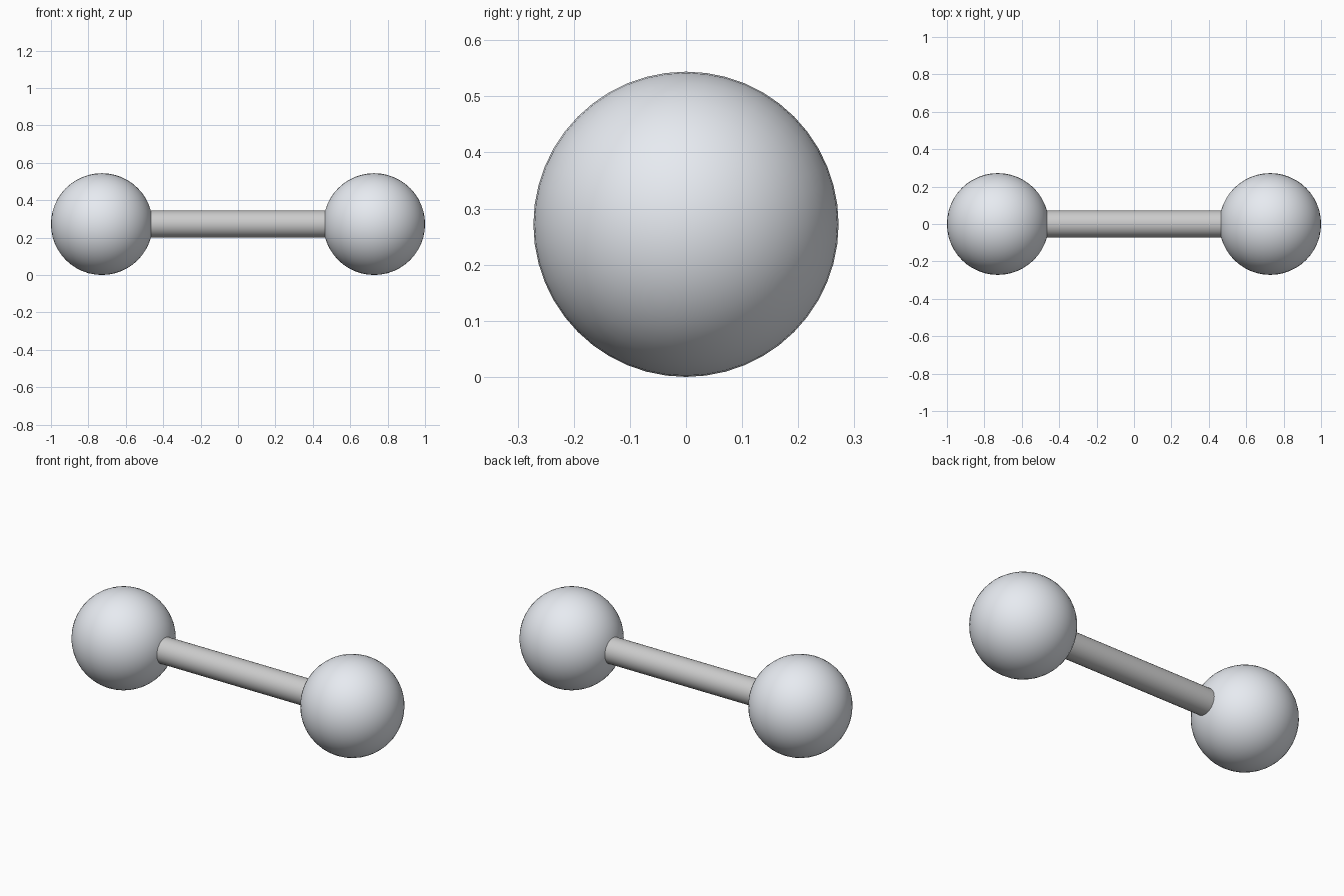
import bpy
from math import radians

if "Cube" in bpy.data.objects:
    bpy.data.objects.remove(bpy.data.objects["Cube"])

R = 0.272          # ball radius
X = 1 - R          # ball centre offset
BAR_R = 0.073      # handle radius


def finish(obj, name, color):
    obj.name = name
    mat = bpy.data.materials.new(name + "_finish")
    mat.diffuse_color = color
    mat.use_nodes = True
    mat.node_tree.nodes["Principled BSDF"].inputs["Base Color"].default_value = mat.diffuse_color
    obj.data.materials.append(mat)
    bpy.ops.object.shade_smooth_by_angle(angle=radians(40))


# Round weights at both ends, poles along the bar
for side, name in ((-1, "left_weight"), (1, "right_weight")):
    bpy.ops.mesh.primitive_uv_sphere_add(
        segments=48, ring_count=24, radius=R,
        location=(side * X, 0, R), rotation=(0, radians(90), 0))
    finish(bpy.context.object, name, (0.80, 0.83, 0.88, 1))

# Straight handle, its ends buried in the weights
bpy.ops.mesh.primitive_cylinder_add(
    vertices=32, radius=BAR_R, depth=2 * (X - 0.2),
    location=(0, 0, R), rotation=(0, radians(90), 0))
finish(bpy.context.object, "handle", (0.55, 0.55, 0.55, 1))
